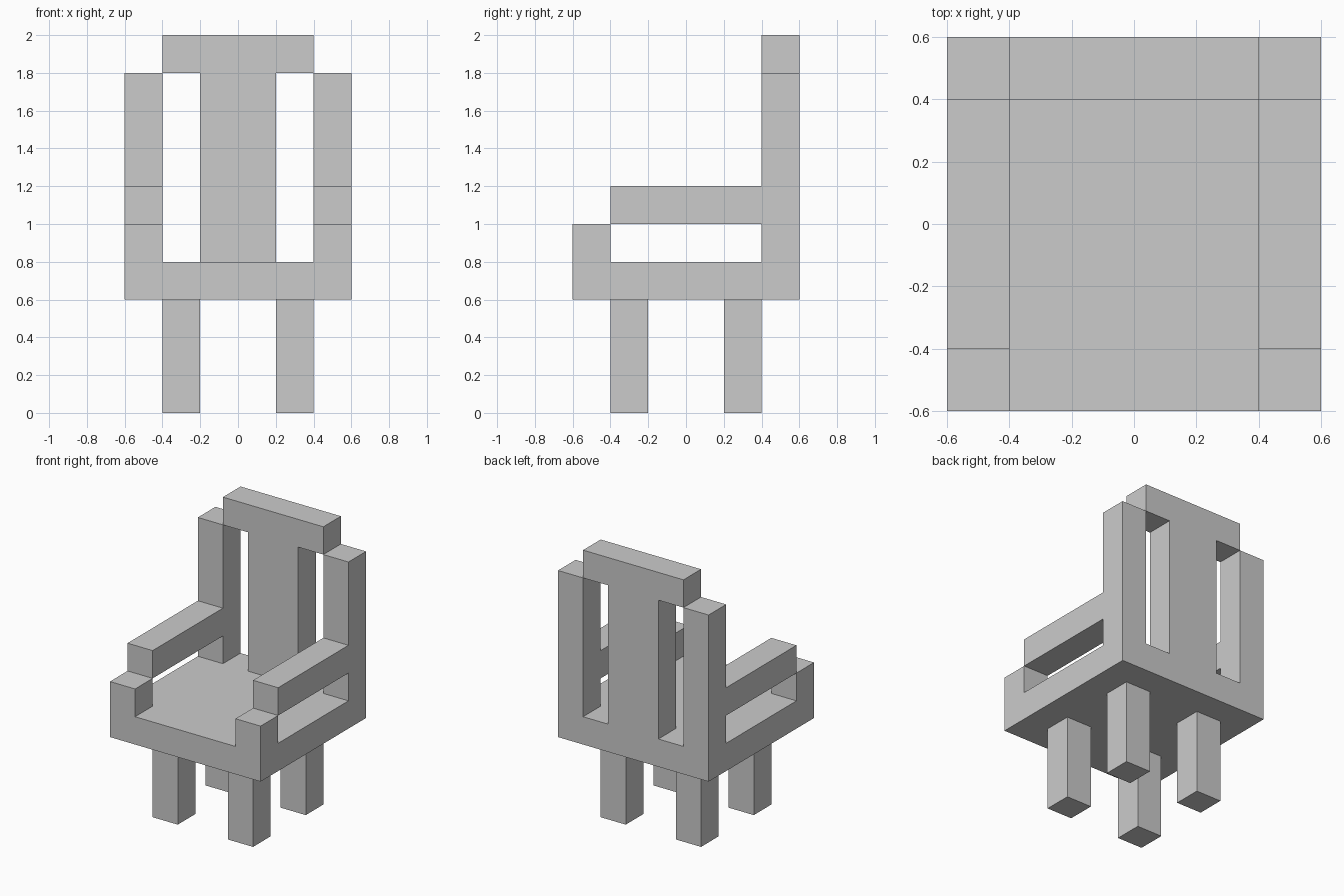
import bpy

if "Cube" in bpy.data.objects:
    bpy.data.objects.remove(bpy.data.objects["Cube"])


def box(name, x, y, z):
    """Add a box spanning the given (min, max) ranges."""
    spans = (x, y, z)
    bpy.ops.mesh.primitive_cube_add(size=1, location=[(a + b) / 2 for a, b in spans])
    obj = bpy.context.object
    obj.name = name
    obj.scale = [b - a for a, b in spans]
    bpy.ops.object.transform_apply(location=False, rotation=False, scale=True)
    return obj


def mirrored(inner, outer, side):
    """Range from inner to outer on the chosen side of the centre."""
    return tuple(sorted((inner * side, outer * side)))


BACK = (0.4, 0.6)

# Seat slab
box("seat", (-0.6, 0.6), (-0.6, 0.6), (0.6, 0.8))

# Central back panel and top rail
box("back_panel", (-0.2, 0.2), BACK, (0.8, 1.8))
box("top_rail", (-0.4, 0.4), BACK, (1.8, 2.0))

for label, side in (("left", -1), ("right", 1)):
    edge = mirrored(0.4, 0.6, side)
    # Back post, armrest and raised front corner
    box(f"{label}_back_post", edge, BACK, (0.8, 1.8))
    box(f"{label}_armrest", edge, (-0.4, 0.4), (1.0, 1.2))
    box(f"{label}_front_post", edge, (-0.6, -0.4), (0.8, 1.0))
    # Legs
    for end, depth in (("front", -1), ("back", 1)):
        box(f"{label}_{end}_leg", mirrored(0.2, 0.4, side),
            mirrored(0.2, 0.4, depth), (0.0, 0.6))
